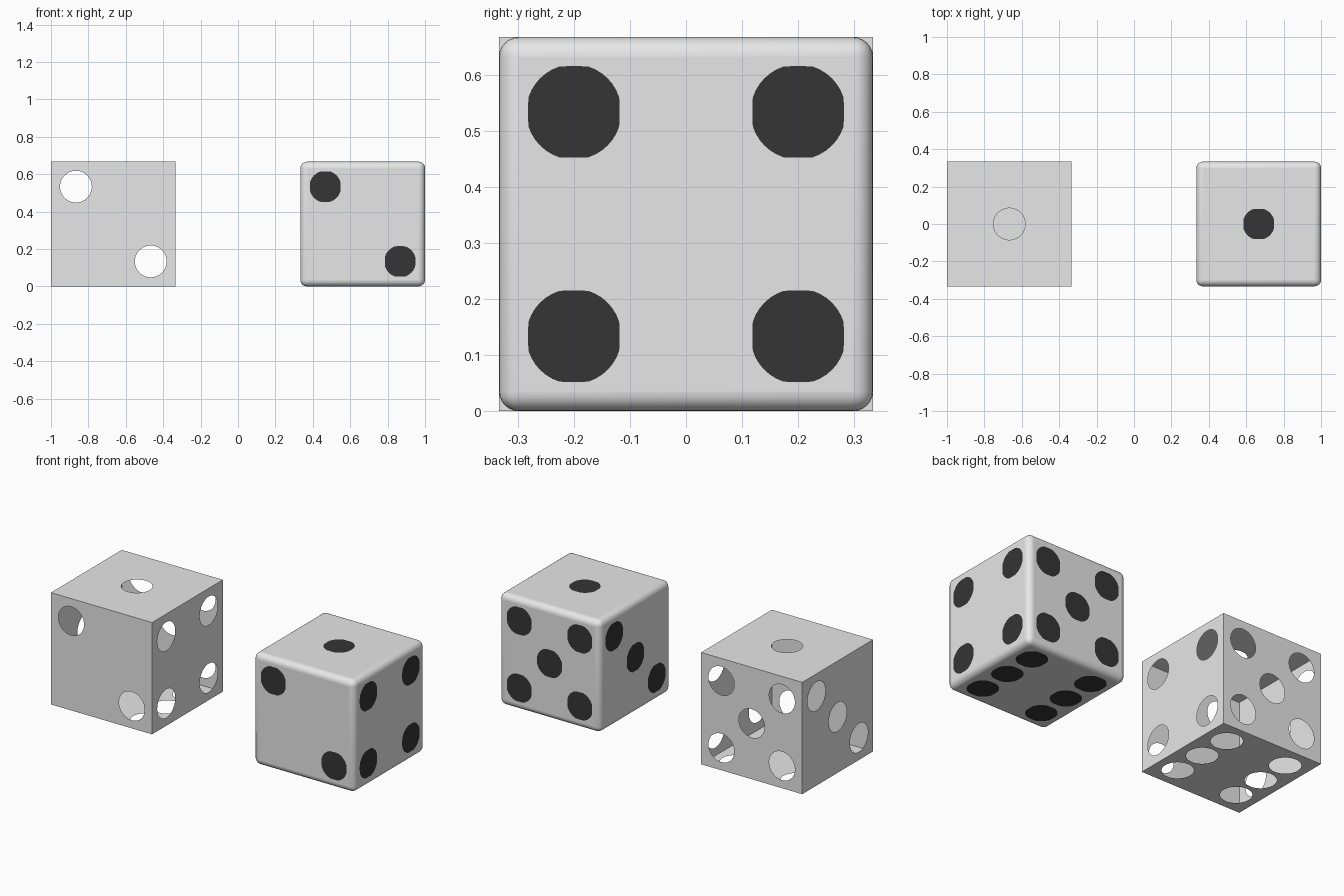
import bpy, bmesh, math
from mathutils import Vector

if "Cube" in bpy.data.objects:
    bpy.data.objects.remove(bpy.data.objects["Cube"])

HALF, BEVEL, SPREAD = 1 / 3, 0.035, 0.2

# Each side: outward normal, right and up axes seen from outside, spot positions
CORNERS = [(-1, 1), (1, 1), (-1, -1), (1, -1)]
DIAGONAL = [(-1, 1), (1, -1)]
SIDES = [
    ((0, 0, 1), (1, 0, 0), (0, 1, 0), [(0, 0)]),
    ((0, -1, 0), (1, 0, 0), (0, 0, 1), DIAGONAL),
    ((-1, 0, 0), (0, -1, 0), (0, 0, 1), DIAGONAL + [(0, 0)]),
    ((1, 0, 0), (0, 1, 0), (0, 0, 1), CORNERS),
    ((0, 1, 0), (-1, 0, 0), (0, 0, 1), CORNERS + [(0, 0)]),
    ((0, 0, -1), (1, 0, 0), (0, -1, 0), CORNERS + [(-1, 0), (1, 0)]),
]


def material(name, value):
    m = bpy.data.materials.new(name)
    m.diffuse_color = (value, value, value, 1)
    m.use_nodes = True
    m.node_tree.nodes["Principled BSDF"].inputs["Base Color"].default_value = m.diffuse_color
    return m


GREY = material("light_grey", 0.8)
DARK = material("spot_dark", 0.035)


def circle(r, limit, n=40):
    # Round outline, slightly flattened at the four extremes
    clamp = lambda c: max(-limit, min(limit, c))
    return [(clamp(r * math.cos(2 * math.pi * i / n)),
             clamp(r * math.sin(2 * math.pi * i / n))) for i in range(n)]


def add_panel(bm, side, half, outline, filled):
    # Flat square side with round openings, optionally closed with dark spots
    n, u, v = (Vector(a) for a in side[:3])

    def loop(points):
        vs = [bm.verts.new(n * HALF + u * a + v * b) for a, b in points]
        es = [bm.edges.new((vs[i], vs[(i + 1) % len(vs)])) for i in range(len(vs))]
        return vs, es

    edges = loop([(-half, -half), (half, -half), (half, half), (-half, half)])[1]
    spots = []
    for sx, sy in side[3]:
        vs, es = loop([(sx * SPREAD + a, sy * SPREAD + b) for a, b in outline])
        spots.append(vs)
        edges += es
    res = bmesh.ops.triangle_fill(bm, use_beauty=True, edges=edges, normal=n)
    for f in [g for g in res["geom"] if isinstance(g, bmesh.types.BMFace)]:
        f.normal_update()
        if f.normal.dot(n) < 0:
            f.normal_flip()
    if filled:
        for vs in spots:
            bm.faces.new(vs).material_index = 1


def finish(bm, name, x, mats):
    bmesh.ops.remove_doubles(bm, verts=bm.verts, dist=1e-4)
    me = bpy.data.meshes.new(name)
    bm.to_mesh(me)
    bm.free()
    for m in mats:
        me.materials.append(m)
    ob = bpy.data.objects.new(name, me)
    ob.location = (x, 0, HALF)
    bpy.context.collection.objects.link(ob)


# Hollow thin-walled die with open holes
bm = bmesh.new()
for s in SIDES:
    add_panel(bm, s, HALF, circle(0.085, 1), False)
finish(bm, "hollow_die", -2 / 3, [GREY])

# Solid die: rounded edges, then flat sides with flush dark spots
bm = bmesh.new()
bmesh.ops.create_cube(bm, size=2 * HALF)
bmesh.ops.bevel(bm, geom=bm.edges[:], offset=BEVEL, segments=6, profile=0.5, affect='EDGES')
bmesh.ops.delete(bm, geom=[f for f in bm.faces if f.calc_area() > 0.1], context='FACES')
for f in bm.faces:
    f.smooth = True
for s in SIDES:
    add_panel(bm, s, HALF - BEVEL, circle(0.085, 0.0815), True)
finish(bm, "rounded_die", 2 / 3, [GREY, DARK])
